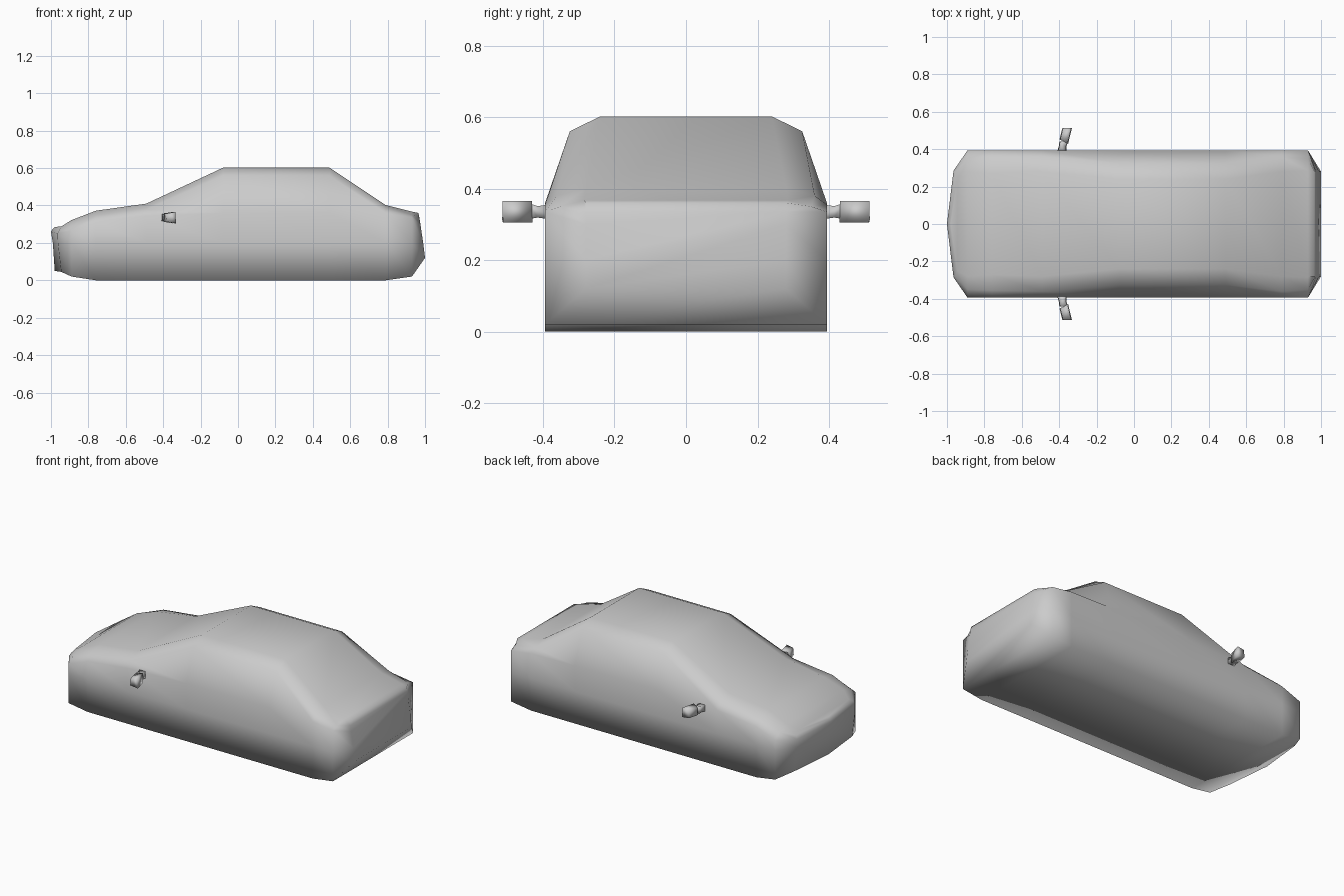
import bpy, bmesh
from math import radians
from mathutils import Matrix, Vector

if "Cube" in bpy.data.objects:
    bpy.data.objects.remove(bpy.data.objects["Cube"])


def finish(name, bm):
    bmesh.ops.remove_doubles(bm, verts=bm.verts, dist=0.0005)
    bmesh.ops.dissolve_degenerate(bm, edges=bm.edges, dist=0.0005)
    bmesh.ops.recalc_face_normals(bm, faces=bm.faces)
    mesh = bpy.data.meshes.new(name)
    bm.to_mesh(mesh)
    bm.free()
    for p in mesh.polygons:
        p.use_smooth = True
    ob = bpy.data.objects.new(name, mesh)
    bpy.context.collection.objects.link(ob)
    return ob


def loft(name, rings):
    """Skin closed rings of equal point count and cap both ends."""
    bm = bmesh.new()
    vs = [[bm.verts.new(p) for p in ring] for ring in rings]
    n = len(vs[0])
    for a, b in zip(vs, vs[1:]):
        for i in range(n):
            j = (i + 1) % n
            bm.faces.new((a[i], a[j], b[j], b[i]))
    for end in (vs[0], vs[-1]):
        if max(abs(v.co.y) for v in end) > 0.001:
            bm.faces.new(end)
    return finish(name, bm)


def mirrored(half):
    return half + [(x, -y, z) for x, y, z in reversed(half)]


def section(x, bottom, belt, shoulder, edge, w=0.394):
    """Half section: sill, waist, belt line, shoulder, top edge."""
    return mirrored([(x, w, bottom), (x, w, 0.2), (x, w, belt),
                     (x, *shoulder), (x, *edge)])


# Car body: nose, bonnet, cabin, boot
nose_tip = mirrored([(-0.98, 0, 0.05), (-0.99, 0, 0.2), (-1, 0, 0.26),
                     (-0.99, 0, 0.275), (-0.98, 0, 0.285)])
nose = mirrored([(-0.945, 0.285, 0.045), (-0.963, 0.285, 0.2), (-0.965, 0.285, 0.25),
                 (-0.955, 0.28, 0.27), (-0.945, 0.25, 0.288)])
tail = mirrored([(1.0, 0.28, 0.12), (0.99, 0.28, 0.2), (0.975, 0.28, 0.3),
                 (0.97, 0.28, 0.335), (0.965, 0.28, 0.36)])
loft("car_body", [
    nose_tip,
    nose,
    section(-0.89, 0.02, 0.265, (0.35, 0.30), (0.28, 0.322)),
    section(-0.76, 0.0, 0.315, (0.355, 0.35), (0.27, 0.372)),
    section(-0.49, 0.0, 0.345, (0.36, 0.378), (0.28, 0.41)),
    section(-0.08, 0.0, 0.36, (0.325, 0.56), (0.24, 0.602)),
    section(0.49, 0.0, 0.36, (0.325, 0.56), (0.24, 0.602)),
    section(0.79, 0.0, 0.355, (0.36, 0.38), (0.28, 0.402)),
    section(0.93, 0.02, 0.335, (0.35, 0.35), (0.285, 0.367)),
    tail,
])


def rect(cx, y, cz, hx, hz):
    return [(cx - hx, y, cz - hz), (cx + hx, y, cz - hz),
            (cx + hx * 0.85, y, cz + hz), (cx - hx * 0.85, y, cz + hz)]


# Wing mirrors: tapered stalk and angled housing on each side
for side, s in (("left", 1), ("right", -1)):
    loft(f"{side}_mirror_stalk", [rect(-0.385, s * 0.385, 0.335, 0.026, 0.02),
                                  rect(-0.382, s * 0.415, 0.335, 0.02, 0.016),
                                  rect(-0.375, s * 0.44, 0.337, 0.024, 0.022)])
    bm = bmesh.new()
    bmesh.ops.create_cube(bm, size=1)
    for v in bm.verts:
        # housing narrows towards the front and the top
        k = 0.75 if v.co.x < 0 else 1.0
        t = 0.85 if v.co.z > 0 else 1.0
        v.co = Vector((v.co.x * 0.05 * t, v.co.y * 0.085 * k, v.co.z * 0.06 * k))
    bmesh.ops.subdivide_edges(bm, edges=[e for e in bm.edges if abs(
        e.verts[0].co.x - e.verts[1].co.x) > 0.03], cuts=1)
    bmesh.ops.transform(bm, verts=bm.verts, matrix=Matrix.Translation(
        (-0.366, s * 0.477, 0.335)) @ Matrix.Rotation(radians(-14 * s), 4, 'Z'))
    finish(f"{side}_mirror_housing", bm)
